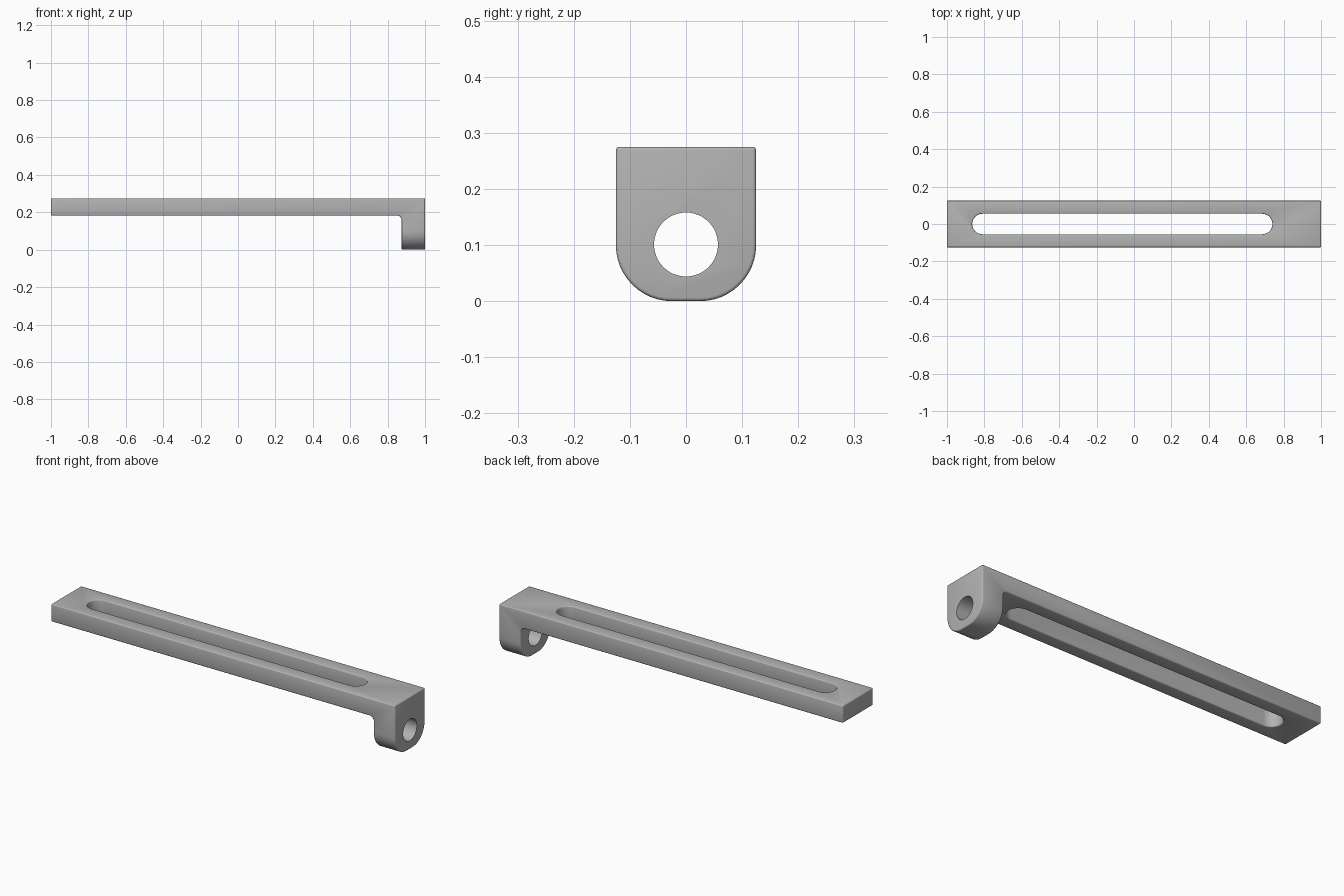
import bpy, bmesh
from math import sin, cos, pi, radians
from mathutils import Vector

cube = bpy.data.objects.get("Cube")
if cube:
    bpy.data.objects.remove(cube)

TOP, UNDER, HALF, LUG_X = 0.275, 0.183, 0.125, 0.875

steel = bpy.data.materials.new("grey_metal")
steel.use_nodes = True
GREY = (0.45, 0.45, 0.45, 1)
steel.diffuse_color = GREY
steel.node_tree.nodes["Principled BSDF"].inputs["Base Color"].default_value = GREY


def arc(cx, cy, r, start, end, n):
    """Points along an arc, angles in degrees."""
    angles = [radians(start + (end - start) * i / n) for i in range(n + 1)]
    return [(cx + r * cos(a), cy + r * sin(a)) for a in angles]


def prism(name, points, place, sweep):
    """Extrude a closed profile along the sweep vector."""
    bm = bmesh.new()
    face = bm.faces.new([bm.verts.new(place(*p)) for p in points])
    ext = bmesh.ops.extrude_face_region(bm, geom=[face])
    verts = [v for v in ext["geom"] if isinstance(v, bmesh.types.BMVert)]
    bmesh.ops.translate(bm, vec=Vector(sweep), verts=verts)
    bmesh.ops.recalc_face_normals(bm, faces=bm.faces)
    mesh = bpy.data.meshes.new(name)
    bm.to_mesh(mesh)
    bm.free()
    mesh.materials.append(steel)
    obj = bpy.data.objects.new(name, mesh)
    bpy.context.collection.objects.link(obj)
    return obj


def apply(obj, mod):
    bpy.context.view_layer.objects.active = obj
    bpy.ops.object.modifier_apply(modifier=mod.name)


def combine(obj, other, operation):
    mod = obj.modifiers.new(operation.lower(), "BOOLEAN")
    mod.operation, mod.object, mod.solver = operation, other, "EXACT"
    apply(obj, mod)
    bpy.data.objects.remove(other)


# Bar with a downturned lug and a filleted inner corner
fillet = 0.025
side = [(-1, TOP), (-1, UNDER)]
side += arc(LUG_X - fillet, UNDER - fillet, fillet, 90, 0, 6)
side += [(LUG_X, 0), (1, 0), (1, TOP)]
bracket = prism("slotted_bracket", side, lambda x, z: (x, -HALF, z), (0, 2 * HALF, 0))

# Rounded lower corners of the lug
r = 0.1
tongue = [(HALF, 0.4), (-HALF, 0.4)]
tongue += arc(-HALF + r, r, r, 180, 270, 12) + arc(HALF - r, r, r, 270, 360, 12)
combine(bracket, prism("lug_outline", tongue, lambda y, z: (-1.1, y, z), (2.2, 0, 0)), "INTERSECT")

# Long slot through the bar
w = 0.055
slot = arc(-0.81, 0, w, 90, 270, 16) + arc(0.685, 0, w, -90, 90, 16)
combine(bracket, prism("slot_cutter", slot, lambda x, y: (x, y, 0.1), (0, 0, 0.3)), "DIFFERENCE")

# Softened edges
bevel = bracket.modifiers.new("edge_rounding", "BEVEL")
bevel.width, bevel.segments = 0.006, 3
bevel.limit_method, bevel.angle_limit = "ANGLE", radians(40)
apply(bracket, bevel)

# Round hole through the lug
hole = arc(0, 0.101, 0.057, 0, 352.5, 47)
combine(bracket, prism("hole_cutter", hole, lambda y, z: (0.8, y, z), (0.3, 0, 0)), "DIFFERENCE")

bpy.ops.object.select_all(action="DESELECT")
bracket.select_set(True)
bpy.context.view_layer.objects.active = bracket
bpy.ops.object.shade_smooth_by_angle(angle=radians(35))
